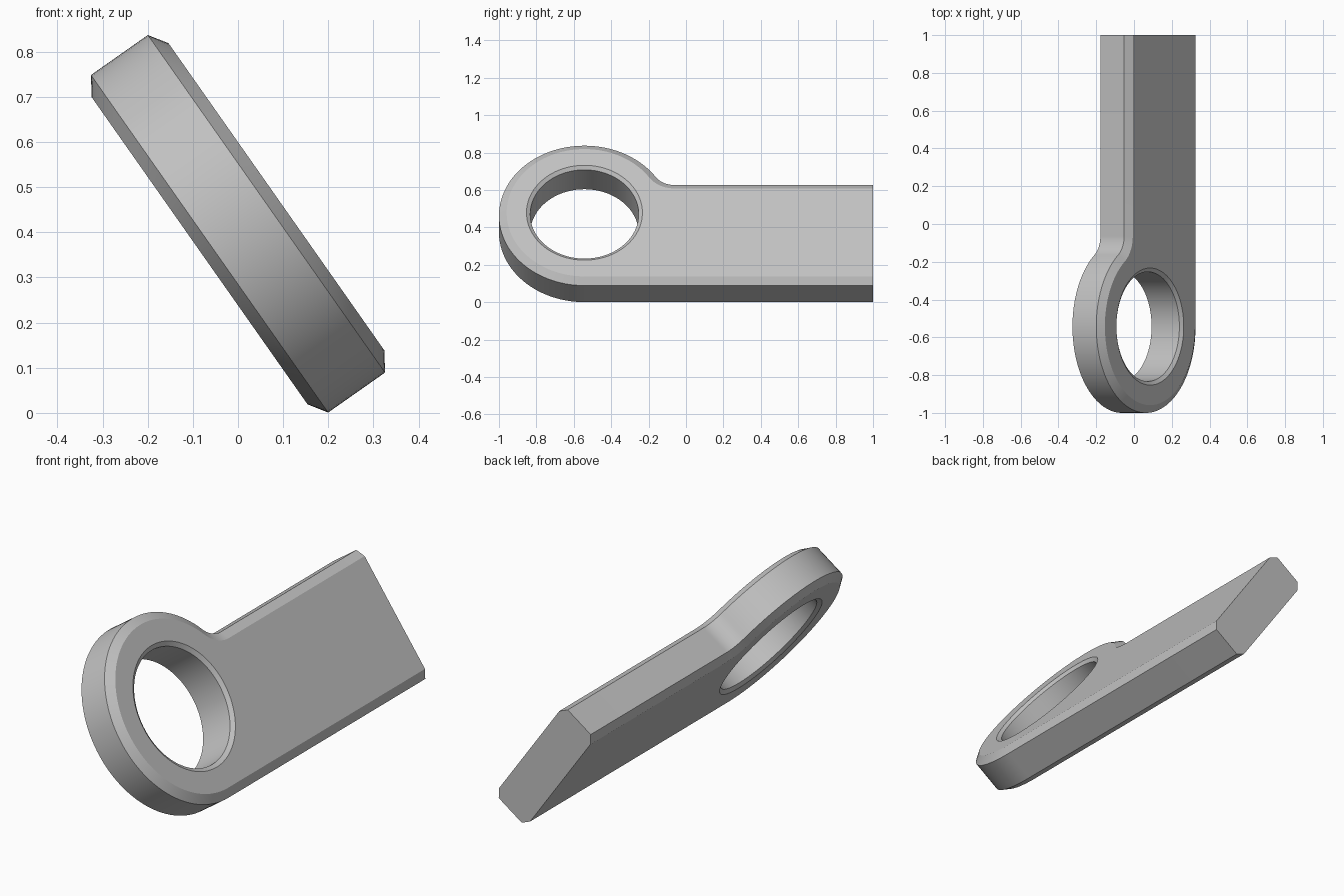
import bpy, bmesh
from math import sin, cos, pi, radians, atan2, hypot
from mathutils import Matrix

cube = bpy.data.objects.get("Cube")
if cube:
    bpy.data.objects.remove(cube, do_unlink=True)

# Dimensions in the plate's own plane: y along the bar, u across it, n through it
EYE_Y, EYE_R, HOLE_R = -0.543, 0.457, 0.29
BAR_TOP, BAR_END = 0.20, 1.0
HALF, BEVEL_IN, BEVEL_DEPTH = 0.104, 0.041, 0.027
HOLE_BEVEL_IN, HOLE_BEVEL_DEPTH = 0.02, 0.014
FILLET_R, TILT = 0.12, radians(-35.1)


def arc(cy, cu, r, a0, a1, steps):
    return [(cy + r * cos(a0 + (a1 - a0) * i / steps),
             cu + r * sin(a0 + (a1 - a0) * i / steps)) for i in range(steps + 1)]


def outline(d):
    """Eye and bar contour, moved inwards by d."""
    reach = EYE_R + FILLET_R
    rise = BAR_TOP + FILLET_R
    run = (reach ** 2 - rise ** 2) ** 0.5
    a = atan2(rise, run)
    eye = arc(EYE_Y, 0, EYE_R - d, -pi / 2, a - 2 * pi, 72)
    fillet = arc(EYE_Y + run, rise, FILLET_R + d, pi + a, 1.5 * pi, 14)
    return [(BAR_END, d - EYE_R)] + eye + fillet + [(BAR_END, BAR_TOP - d)]


def hole(r):
    return arc(EYE_Y, 0, r, 0, 2 * pi, 96)[:-1]


bm = bmesh.new()


def ring(points, n):
    return [bm.verts.new((n, y, u)) for y, u in points]


def bridge(a, b):
    for i in range(len(a)):
        j = (i + 1) % len(a)
        bm.faces.new((a[i], a[j], b[j], b[i]))


def wall(sections):
    """Skin a stack of rings and return the first and last ring."""
    rings = [ring(points, n) for points, n in sections]
    for a, b in zip(rings, rings[1:]):
        bridge(a, b)
    return rings[0], rings[-1]


# Bevelled rim and bevelled bore
edge, hole_edge = HALF - BEVEL_DEPTH, HALF - HOLE_BEVEL_DEPTH
rim = wall([(outline(BEVEL_IN), -HALF), (outline(0), -edge),
            (outline(0), edge), (outline(BEVEL_IN), HALF)])
bore = wall([(hole(HOLE_R + HOLE_BEVEL_IN), -HALF), (hole(HOLE_R), -hole_edge),
             (hole(HOLE_R), hole_edge), (hole(HOLE_R + HOLE_BEVEL_IN), HALF)])

# Broad faces between rim and bore
for side, outer, inner in zip((-1, 1), rim, bore):
    edges = [bm.edges.get((loop[i - 1], loop[i]))
             for loop in (outer, inner) for i in range(len(loop))]
    bmesh.ops.triangle_fill(bm, edges=edges, use_beauty=True,
                            use_dissolve=False, normal=(side, 0, 0))

bmesh.ops.recalc_face_normals(bm, faces=bm.faces[:])

# Lean the plate and lift it to the ground
bm.transform(Matrix.Translation((0, 0, 0.419)) @ Matrix.Rotation(TILT, 4, 'Y'))

mesh = bpy.data.meshes.new("eye_plate")
bm.to_mesh(mesh)
bm.free()
plate = bpy.data.objects.new("eye_plate", mesh)
bpy.context.collection.objects.link(plate)

# Plain grey metal
grey = bpy.data.materials.new("plain_grey")
grey.use_nodes = True
colour = (0.54, 0.54, 0.54, 1)
grey.diffuse_color = colour
grey.node_tree.nodes["Principled BSDF"].inputs["Base Color"].default_value = colour
mesh.materials.append(grey)

# Smooth curves, crisp bevel edges
bpy.ops.object.select_all(action='DESELECT')
plate.select_set(True)
bpy.context.view_layer.objects.active = plate
bpy.ops.object.shade_smooth_by_angle(angle=radians(25))
